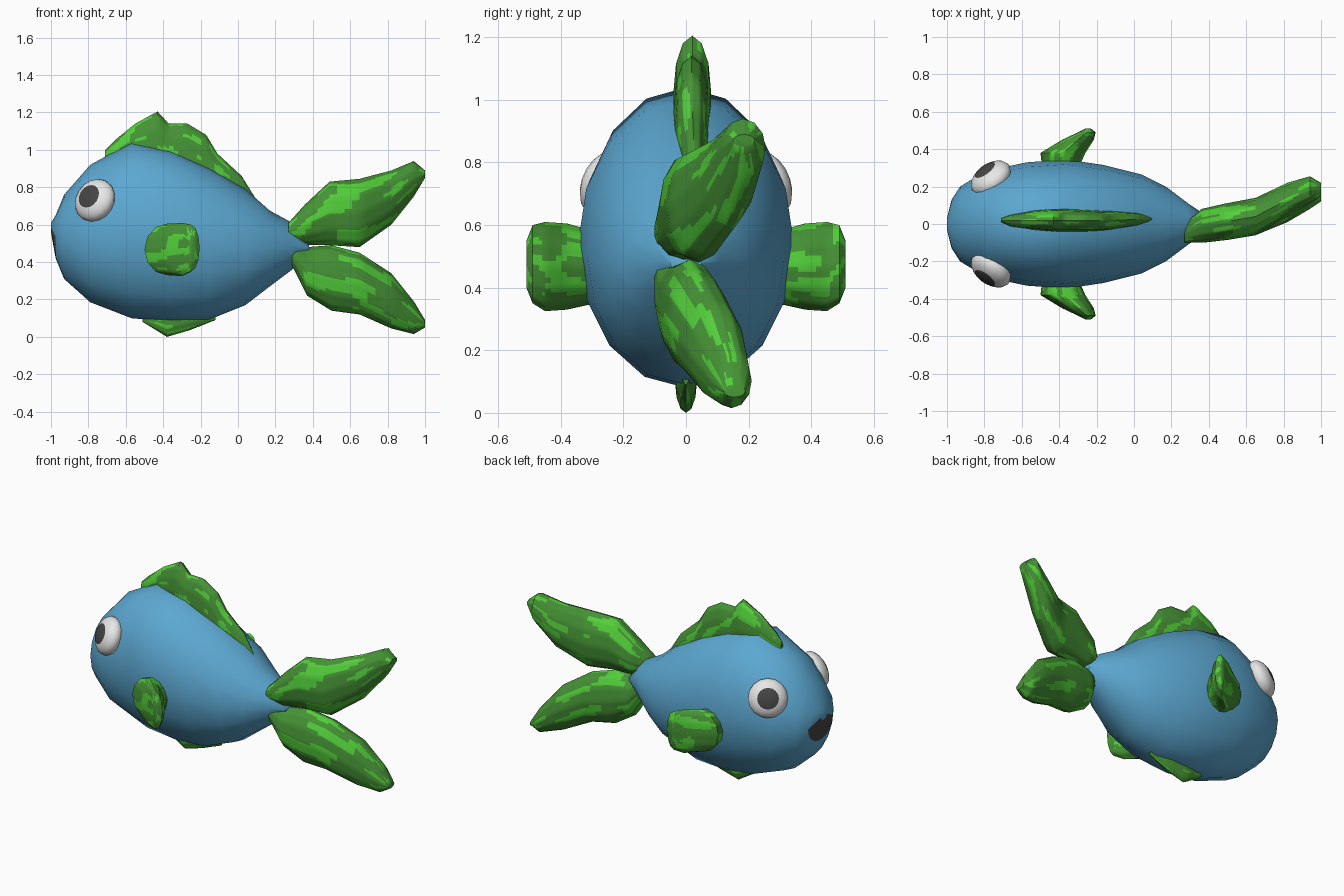
import bpy, bmesh, math
from mathutils import Vector, noise

if "Cube" in bpy.data.objects:
    bpy.data.objects.remove(bpy.data.objects["Cube"])


def material(name, rgb):
    m = bpy.data.materials.new(name)
    m.diffuse_color = (*rgb, 1)
    m.use_nodes = True
    m.node_tree.nodes["Principled BSDF"].inputs["Base Color"].default_value = m.diffuse_color
    return m


BLUE = material("body blue", (0.107, 0.39, 0.64))
GREEN = material("fin green", (0.06, 0.29, 0.036))
LIGHT = material("light fin green", (0.085, 0.62, 0.042))
WHITE = material("eye white", (0.85, 0.85, 0.85))
DARK = material("dark grey", (0.06, 0.06, 0.06))


def finish(name, bm, mats):
    bmesh.ops.recalc_face_normals(bm, faces=bm.faces)
    me = bpy.data.meshes.new(name)
    bm.to_mesh(me)
    bm.free()
    for m in mats:
        me.materials.append(m)
    ob = bpy.data.objects.new(name, me)
    bpy.context.collection.objects.link(ob)
    bpy.context.view_layer.objects.active = ob
    ob.select_set(True)
    bpy.ops.object.shade_smooth_by_angle(angle=math.radians(50))
    ob.select_set(False)


def lerp(a, b, f):
    return [p + (q - p) * f for p, q in zip(a, b)]


def loft(stations, sides, sub, place, rule):
    """Skin oval sections (pos, a_min, a_max, z_min, z_max); sub adds flat cuts for colouring."""
    bm = bmesh.new()
    rows = [lerp(s, e, i / sub) for s, e in zip(stations, stations[1:]) for i in range(sub)]
    rows.append(stations[-1])
    corner = [(math.cos(math.tau * k / sides), math.sin(math.tau * k / sides))
              for k in range(sides + 1)]
    ring = [lerp(p, q, i / sub) for p, q in zip(corner, corner[1:]) for i in range(sub)]
    grid = []
    for pos, a0, a1, z0, z1 in rows:
        grid.append([bm.verts.new(place(pos, (a0 + a1) / 2 + c * (a1 - a0) / 2,
                                        (z0 + z1) / 2 + s * (z1 - z0) / 2)) for c, s in ring])
    n = len(ring)
    for r in range(len(rows) - 1):
        for k in range(n):
            j = (k + 1) % n
            f = bm.faces.new((grid[r][k], grid[r][j], grid[r + 1][j], grid[r + 1][k]))
            f.material_index = rule(f.calc_center_median(), r / sub, ring[k])
    bm.faces.new(grid[0])
    bm.faces.new(grid[-1])
    return bm


def along_x(p, a, z):
    return (p, a, z)


# Body, with the mouth on the lower faces of the nose
body = [(-1, .03, .56, .61), (-.975, .13, .42, .65), (-.93, .2, .31, .76), (-.79, .285, .185, .92),
        (-.57, .33, .1, 1.04), (-.36, .345, .08, 1.0), (-.16, .315, .09, .91), (.04, .265, .17, .79),
        (.17, .2, .27, .675), (.29, .11, .36, .61), (.38, .05, .45, .5)]


def mouth_rule(c, t, uv):
    return 1 if t < 1 and c.z < .55 and abs(c.y) < .09 else 0


finish("body", loft([(x, -w, w, a, b) for x, w, a, b in body], 16, 1, along_x, mouth_rule),
       [BLUE, DARK])


# Fins, with lighter streaks running along their length
def streaks(seed):
    def rule(c, t, uv):
        v = noise.noise(Vector((t * .7 + seed, uv[0] * 2.2, uv[1] * 2.2 + seed)))
        return 1 if v > .13 else 0
    return rule


fins = {
    "upper_tail_fin": [(.27, -.1, 0, .52, .61), (.36, -.1, .08, .49, .71), (.49, -.085, .11, .49, .83),
                       (.65, -.06, .14, .48, .845), (.82, .04, .22, .6, .89),
                       (.94, .11, .255, .75, .94), (1, .15, .22, .85, .89)],
    "lower_tail_fin": [(.29, -.1, 0, .38, .5), (.37, -.1, .08, .22, .48), (.5, -.085, .11, .14, .49),
                       (.65, -.06, .14, .12, .45), (.82, .01, .19, .045, .34),
                       (.94, .08, .21, .015, .19), (1, .12, .19, .05, .09)],
    "dorsal_fin": [(-.71, .01, .03, .93, 1.0), (-.66, -.015, .05, .88, 1.05),
                   (-.55, -.03, .07, .88, 1.14), (-.43, -.04, .08, .85, 1.205),
                   (-.37, -.04, .08, .83, 1.14), (-.27, -.04, .075, .78, 1.14),
                   (-.17, -.035, .07, .73, 1.08), (-.11, -.03, .07, .7, .98),
                   (.02, -.01, .06, .65, .86), (.1, .01, .04, .62, .73)],
    "belly_fin": [(-.51, -.01, .01, .08, .16), (-.38, -.035, .035, 0, .2),
                  (-.26, -.035, .035, .035, .19), (-.12, -.01, .01, .09, .16)],
}
for i, (name, stations) in enumerate(fins.items()):
    finish(name, loft(stations, 12, 4, along_x, streaks(i * 3.7 + 1)), [GREEN, LIGHT])

pectoral = [(.29, -.49, -.3, .35, .58), (.38, -.5, -.26, .33, .605), (.45, -.385, -.215, .325, .61),
            (.49, -.3, -.205, .35, .6), (.51, -.26, -.23, .4, .55)]

for side, label in ((1, "left"), (-1, "right")):
    # Side fins
    finish(label + "_side_fin",
           loft(pectoral, 12, 4, lambda p, a, z: (a, p * side, z), streaks(side * 2.3)),
           [GREEN, LIGHT])

    # Eyes: flattened balls facing forward and out, with the pupil on the pole rings
    bm = bmesh.new()
    bmesh.ops.create_uvsphere(bm, u_segments=16, v_segments=11, radius=1)
    for f in bm.faces:
        f.material_index = 1 if f.calc_center_median().z > .84 else 0
    turn = Vector((-.55, .75 * side, .37)).to_track_quat('Z', 'Y')
    for v in bm.verts:
        v.co = turn @ Vector((v.co.x * .12, v.co.y * .12, v.co.z * .07)) \
            + Vector((-.765, .245 * side, .73))
    finish(label + "_eye", bm, [WHITE, DARK])
